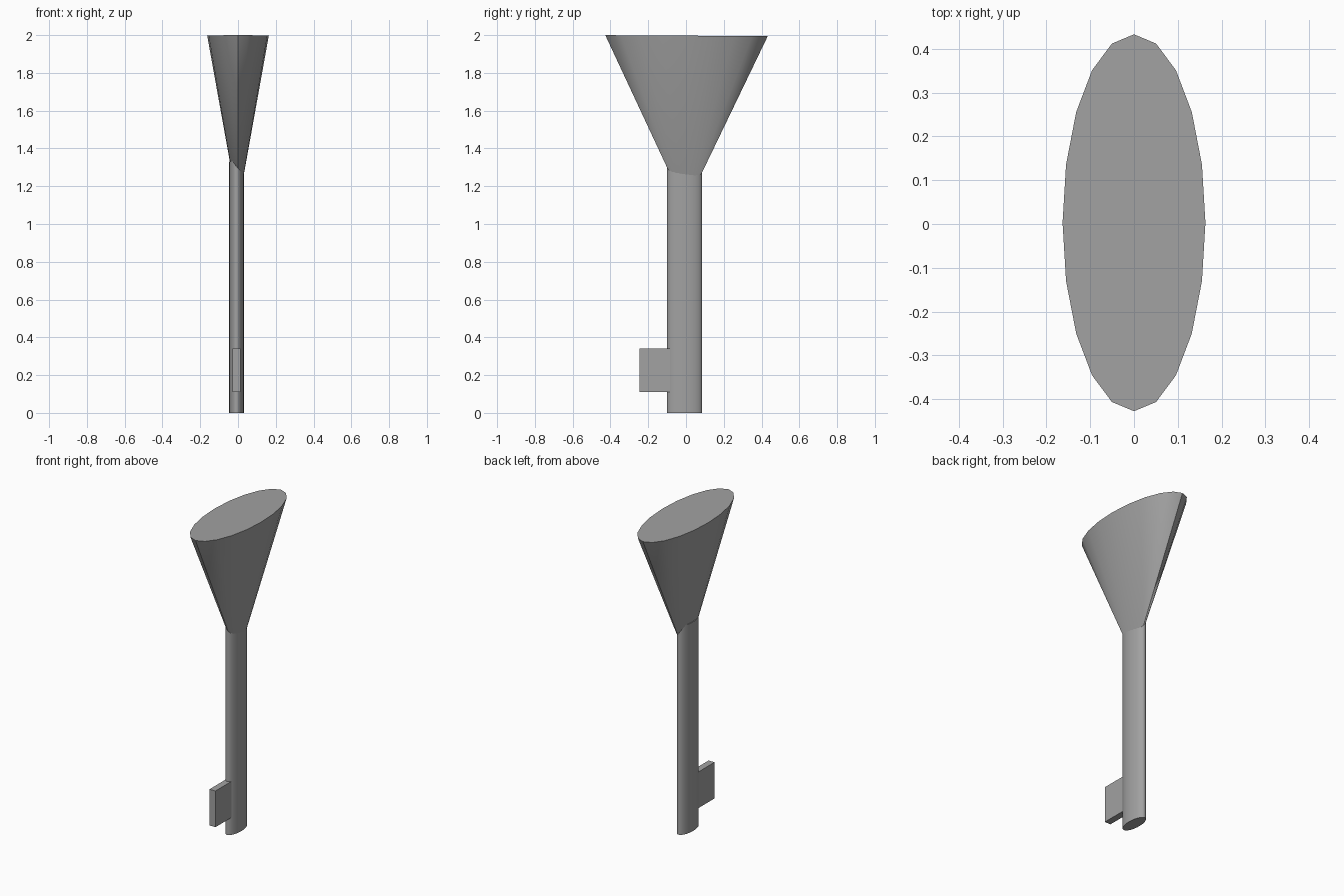
import bpy
from math import radians

cube = bpy.data.objects.get("Cube")
if cube:
    bpy.data.objects.remove(cube, do_unlink=True)

grey = bpy.data.materials.new("plain grey")
grey.use_nodes = True
colour = (0.36, 0.36, 0.36, 1)
grey.diffuse_color = colour
grey.node_tree.nodes["Principled BSDF"].inputs["Base Color"].default_value = colour


def finish(name, scale, smooth=True):
    """Name, stretch and colour the newly added primitive."""
    obj = bpy.context.object
    obj.name = name
    obj.scale = scale
    bpy.ops.object.transform_apply(location=False, rotation=False, scale=True)
    obj.data.materials.append(grey)
    if smooth:
        bpy.ops.object.shade_smooth_by_angle(angle=radians(35))
    return obj


# Flared oval head: an upturned cone whose tip is buried in the shaft
tip, top = 1.09, 1.997
bpy.ops.mesh.primitive_cone_add(vertices=20, radius1=0, radius2=1, depth=top - tip,
                                location=(0, 0, (top + tip) / 2))
head = finish("head", (0.163, 0.43, 1))
head.rotation_euler.x = radians(-0.35)

# Oval shaft, running up into the head
shaft_top = 1.33
bpy.ops.mesh.primitive_cylinder_add(vertices=32, radius=1, depth=shaft_top,
                                    location=(-0.008, -0.007, shaft_top / 2))
finish("shaft", (0.039, 0.093, 1))

# Flat tab near the foot, facing the front
bpy.ops.mesh.primitive_cube_add(size=1, location=(-0.008, -0.165, 0.225))
finish("tab", (0.042, 0.16, 0.23), smooth=False)
